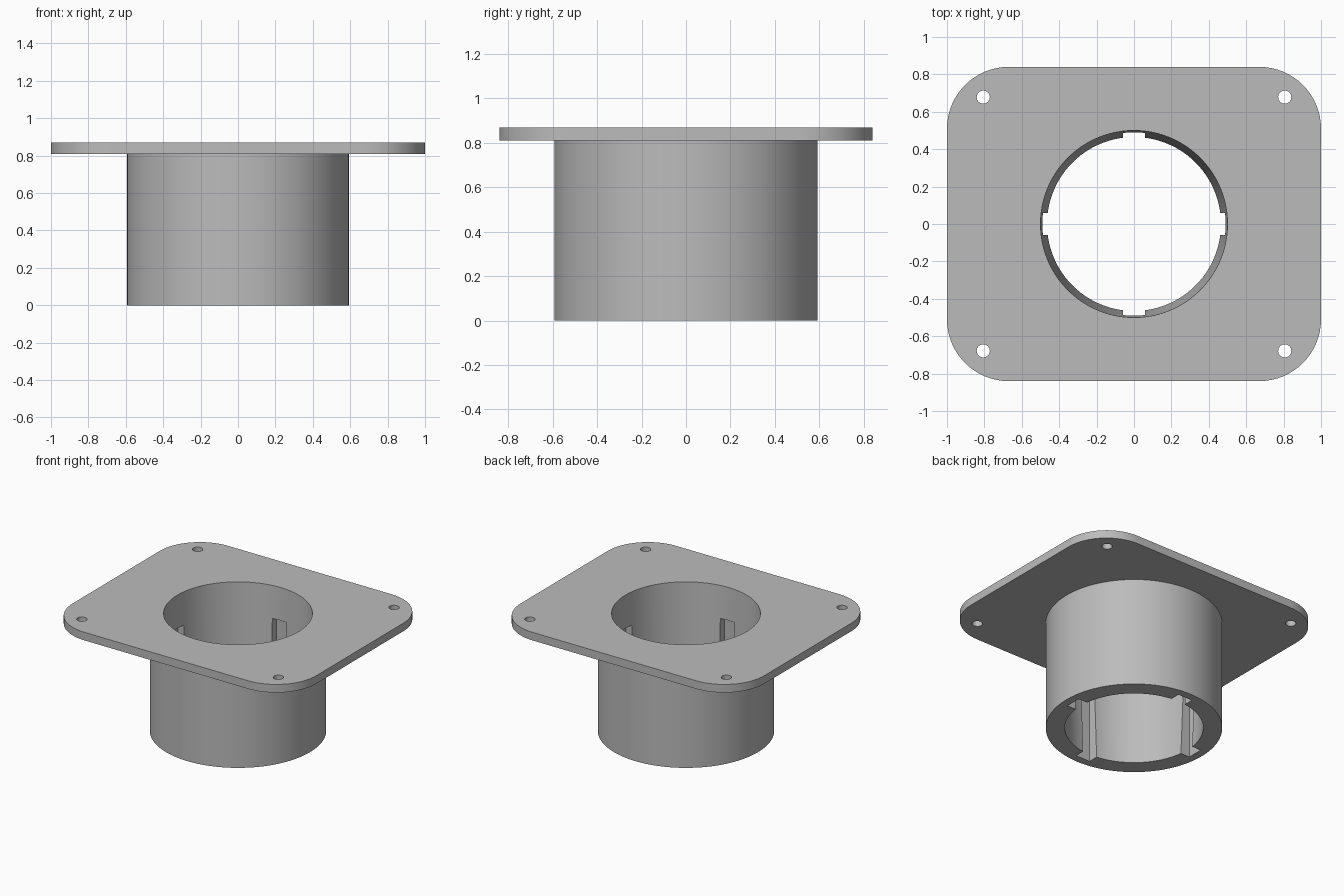
import bpy, bmesh, math
from mathutils import Matrix, Vector

cube = bpy.data.objects.get("Cube")
if cube:
    bpy.data.objects.remove(cube, do_unlink=True)

HEIGHT, PLATE_BOTTOM = 0.87, 0.81
HALF_X, HALF_Y, CORNER = 1.0, 0.84, 0.33

grey = bpy.data.materials.new("plain grey")
grey.use_nodes = True
colour = (0.5, 0.5, 0.5, 1)
grey.diffuse_color = colour
grey.node_tree.nodes["Principled BSDF"].inputs["Base Color"].default_value = colour


def add_object(name, bm):
    bmesh.ops.recalc_face_normals(bm, faces=bm.faces[:])
    mesh = bpy.data.meshes.new(name)
    bm.to_mesh(mesh)
    bm.free()
    mesh.materials.append(grey)
    obj = bpy.data.objects.new(name, mesh)
    bpy.context.collection.objects.link(obj)
    return obj


def cone(name, r_low, r_high, z_low, z_high, x=0, y=0, sides=96):
    bm = bmesh.new()
    bmesh.ops.create_cone(bm, cap_ends=True, segments=sides, radius1=r_low,
                          radius2=r_high, depth=z_high - z_low,
                          matrix=Matrix.Translation((x, y, (z_low + z_high) / 2)))
    return add_object(name, bm)


def box(name, sx, sy, z_low, z_high):
    bm = bmesh.new()
    place = Matrix.Translation((0, 0, (z_low + z_high) / 2))
    bmesh.ops.create_cube(bm, size=1,
                          matrix=place @ Matrix.Diagonal((sx, sy, z_high - z_low, 1)))
    return add_object(name, bm)


def rounded_plate(name, steps=16):
    bm = bmesh.new()
    ring = []
    for quarter, (sx, sy) in enumerate([(1, 1), (-1, 1), (-1, -1), (1, -1)]):
        for i in range(steps + 1):
            a = (quarter + i / steps) * math.pi / 2
            ring.append(bm.verts.new((sx * (HALF_X - CORNER) + CORNER * math.cos(a),
                                      sy * (HALF_Y - CORNER) + CORNER * math.sin(a),
                                      PLATE_BOTTOM)))
    face = bm.faces.new(ring)
    top = bmesh.ops.extrude_face_region(bm, geom=[face])
    moved = [v for v in top["geom"] if isinstance(v, bmesh.types.BMVert)]
    bmesh.ops.translate(bm, verts=moved, vec=Vector((0, 0, HEIGHT - PLATE_BOTTOM)))
    return add_object(name, bm)


# Flange plate joined to the round sleeve
body = rounded_plate("flanged_sleeve")
sleeve = cone("sleeve_helper", 0.593, 0.593, 0, 0.84)

# Tapered bore, four blind key slots and four screw holes
cutters = [cone("bore_cutter", 0.461, 0.504, -0.1, 0.97),
           box("slot_cutter_x", 1.07, 0.118, -0.1, 0.63),
           box("slot_cutter_y", 0.118, 1.07, -0.1, 0.63)]
for x in (-0.806, 0.806):
    for y in (-0.678, 0.678):
        cutters.append(cone("screw_hole_cutter", 0.035, 0.035, 0.7, 1, x, y, 32))

for helper in [sleeve] + cutters:
    mod = body.modifiers.new(helper.name, "BOOLEAN")
    mod.operation = "UNION" if helper == sleeve else "DIFFERENCE"
    mod.solver = "EXACT"
    mod.object = helper

# Keep the finished shape and drop the helpers
bpy.context.view_layer.update()
final = bpy.data.meshes.new_from_object(
    body.evaluated_get(bpy.context.evaluated_depsgraph_get()))
body.modifiers.clear()
body.data = final
final.materials.clear()
final.materials.append(grey)
for polygon in final.polygons:
    polygon.material_index = 0
for helper in [sleeve] + cutters:
    bpy.data.objects.remove(helper, do_unlink=True)

bpy.ops.object.select_all(action="DESELECT")
body.select_set(True)
bpy.context.view_layer.objects.active = body
bpy.ops.object.shade_smooth_by_angle(angle=math.radians(30))
